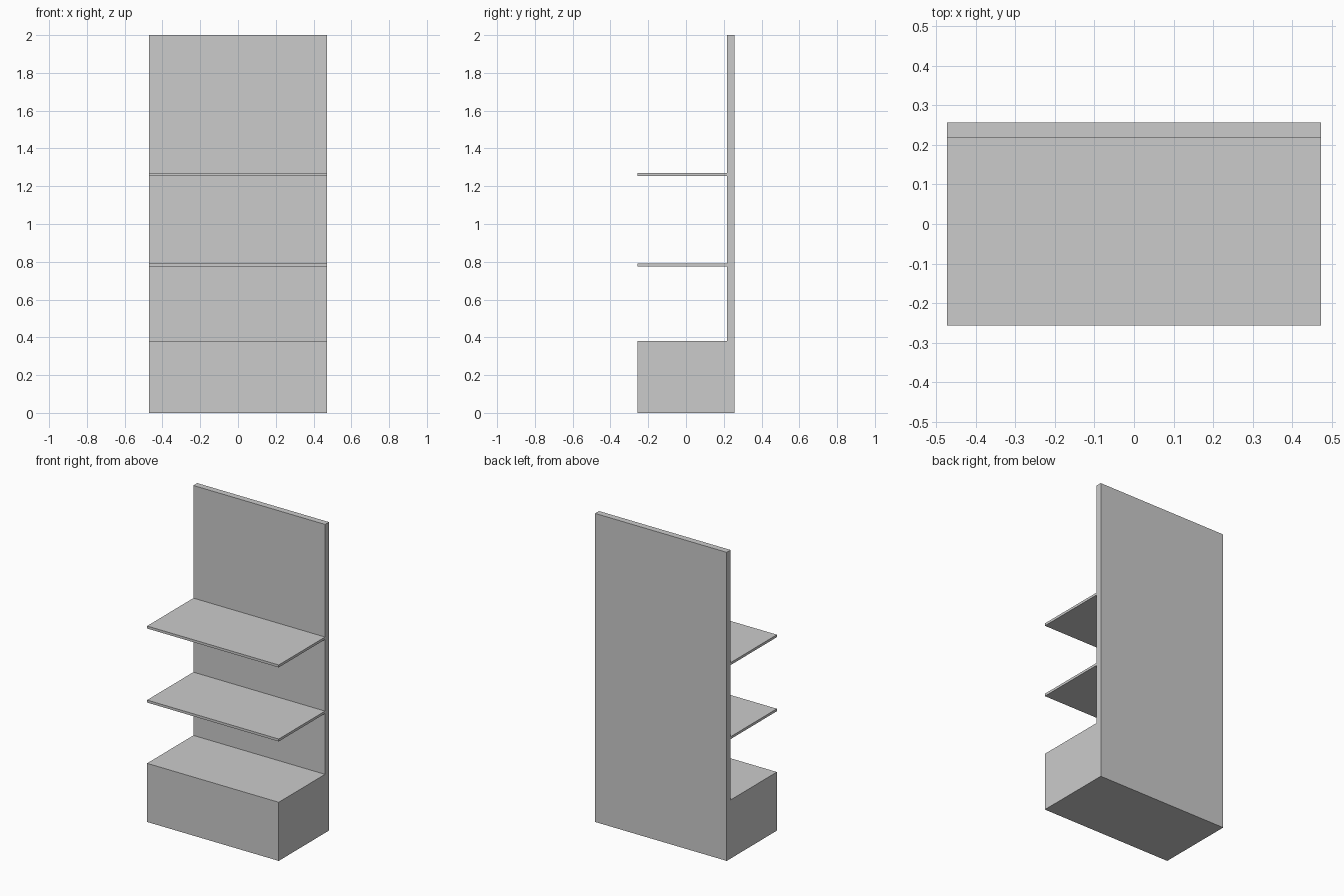
import bpy, bmesh

if "Cube" in bpy.data.objects:
    bpy.data.objects.remove(bpy.data.objects["Cube"])

HALF_WIDTH = 0.472
FRONT, PANEL, BACK = -0.257, 0.217, 0.257


def extrude_profile(name, profile):
    """Extrude a (y, z) outline across the full width."""
    bm = bmesh.new()
    face = bm.faces.new([bm.verts.new((-HALF_WIDTH, y, z)) for y, z in profile])
    result = bmesh.ops.extrude_face_region(bm, geom=[face])
    verts = [v for v in result["geom"] if isinstance(v, bmesh.types.BMVert)]
    bmesh.ops.translate(bm, verts=verts, vec=(2 * HALF_WIDTH, 0, 0))
    bmesh.ops.recalc_face_normals(bm, faces=bm.faces)
    mesh = bpy.data.meshes.new(name)
    bm.to_mesh(mesh)
    bm.free()
    obj = bpy.data.objects.new(name, mesh)
    bpy.context.collection.objects.link(obj)
    return obj


# Plinth and tall back panel as one L-shaped body
extrude_profile("base_and_back_panel", [
    (FRONT, 0), (BACK, 0), (BACK, 2), (PANEL, 2), (PANEL, 0.38), (FRONT, 0.38)])

# Thin shelves meeting the back panel
for name, bottom, top in (("lower_shelf", 0.774, 0.79), ("upper_shelf", 1.254, 1.27)):
    extrude_profile(name, [(FRONT, bottom), (PANEL, bottom), (PANEL, top), (FRONT, top)])
